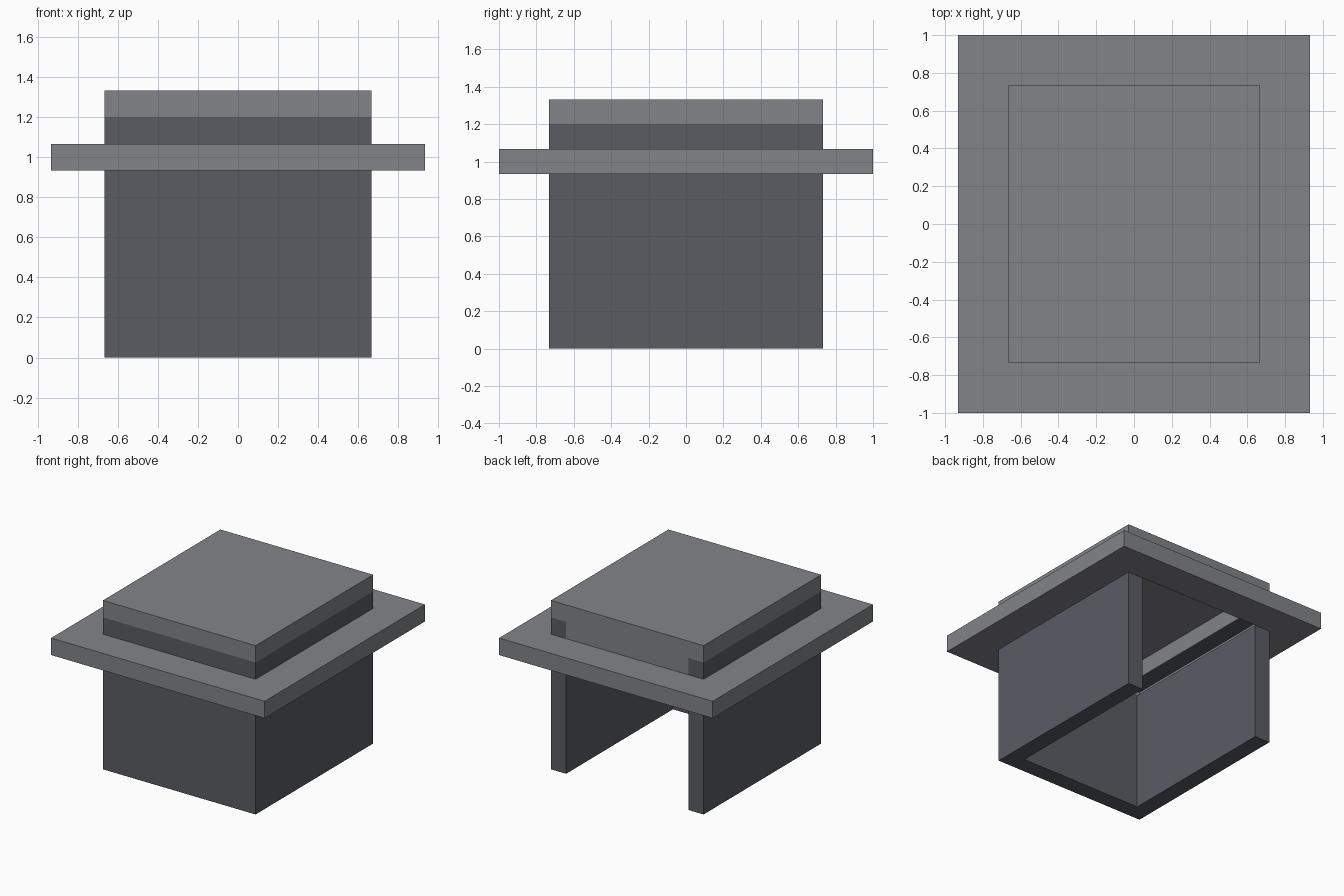
import bpy
import bmesh

cube = bpy.data.objects.get("Cube")
if cube:
    bpy.data.objects.remove(cube, do_unlink=True)


def material(name, rgb):
    mat = bpy.data.materials.new(name)
    mat.use_nodes = True
    color = (*rgb, 1)
    mat.diffuse_color = color
    mat.node_tree.nodes["Principled BSDF"].inputs["Base Color"].default_value = color
    return mat


light = material("light_grey", (0.223, 0.231, 0.246))
dark = material("dark_grey", (0.100, 0.107, 0.127))


def finish(name, bm, mat):
    bmesh.ops.recalc_face_normals(bm, faces=bm.faces)
    mesh = bpy.data.meshes.new(name)
    bm.to_mesh(mesh)
    bm.free()
    mesh.materials.append(mat)
    obj = bpy.data.objects.new(name, mesh)
    bpy.context.collection.objects.link(obj)
    return obj


def prism(name, outline, z0, z1, mat):
    """Extrude a closed ground outline from z0 up to z1."""
    bm = bmesh.new()
    face = bm.faces.new([bm.verts.new((x, y, z0)) for x, y in outline])
    top = bmesh.ops.extrude_face_region(bm, geom=[face])["geom"]
    verts = [v for v in top if isinstance(v, bmesh.types.BMVert)]
    bmesh.ops.translate(bm, verts=verts, vec=(0, 0, z1 - z0))
    return finish(name, bm, mat)


def rect(x0, x1, y0, y1):
    return [(x0, y0), (x1, y0), (x1, y1), (x0, y1)]


def u_shape(x_out, y_front, thick, y_back):
    """Three-sided wall outline, open at the back."""
    x_in, y_in = x_out - thick, y_front + thick
    return [(-x_out, y_front), (x_out, y_front), (x_out, y_back), (x_in, y_back),
            (x_in, y_in), (-x_in, y_in), (-x_in, y_back), (-x_out, y_back)]


def ring(name, outer, inner, z0, z1, mat):
    """Rectangular slab with a rectangular opening."""
    bm = bmesh.new()
    loops = [[bm.verts.new((x, y, z)) for x, y in o]
             for o, z in ((outer, z0), (outer, z1), (inner, z1), (inner, z0))]
    for k in range(4):
        a, b = loops[k], loops[(k + 1) % 4]
        for i in range(4):
            j = (i + 1) % 4
            bm.faces.new((a[i], a[j], b[j], b[i]))
    return finish(name, bm, mat)


# Main dimensions
BX, BY = 0.667, 0.733      # half size of the body
WALL = 0.133
LEDGE, LEDGE_TOP = 0.933, 1.067
CAP, CAP_TOP = 1.2, 1.333

# Lower and upper walls, open at the back
walls = u_shape(BX, -BY, WALL, BY)
prism("lower_walls", walls, 0, LEDGE, dark)
prism("upper_walls", walls, LEDGE_TOP, CAP, dark)

# Wide ledge around the body
ring("ledge", rect(-0.933, 0.933, -1, 1), rect(-BX, BX, -BY, BY),
     LEDGE, LEDGE_TOP, light)

# Light lining inside the upper walls and the beam closing the back
prism("upper_lining", u_shape(BX - WALL, WALL - BY, 0.006, BY - WALL),
      LEDGE_TOP, CAP, light)
prism("back_beam", rect(WALL - BX, BX - WALL, BY - WALL, BY), LEDGE_TOP, CAP, light)

# Flat cap
prism("cap", rect(-BX, BX, -BY, BY), CAP, CAP_TOP, light)
